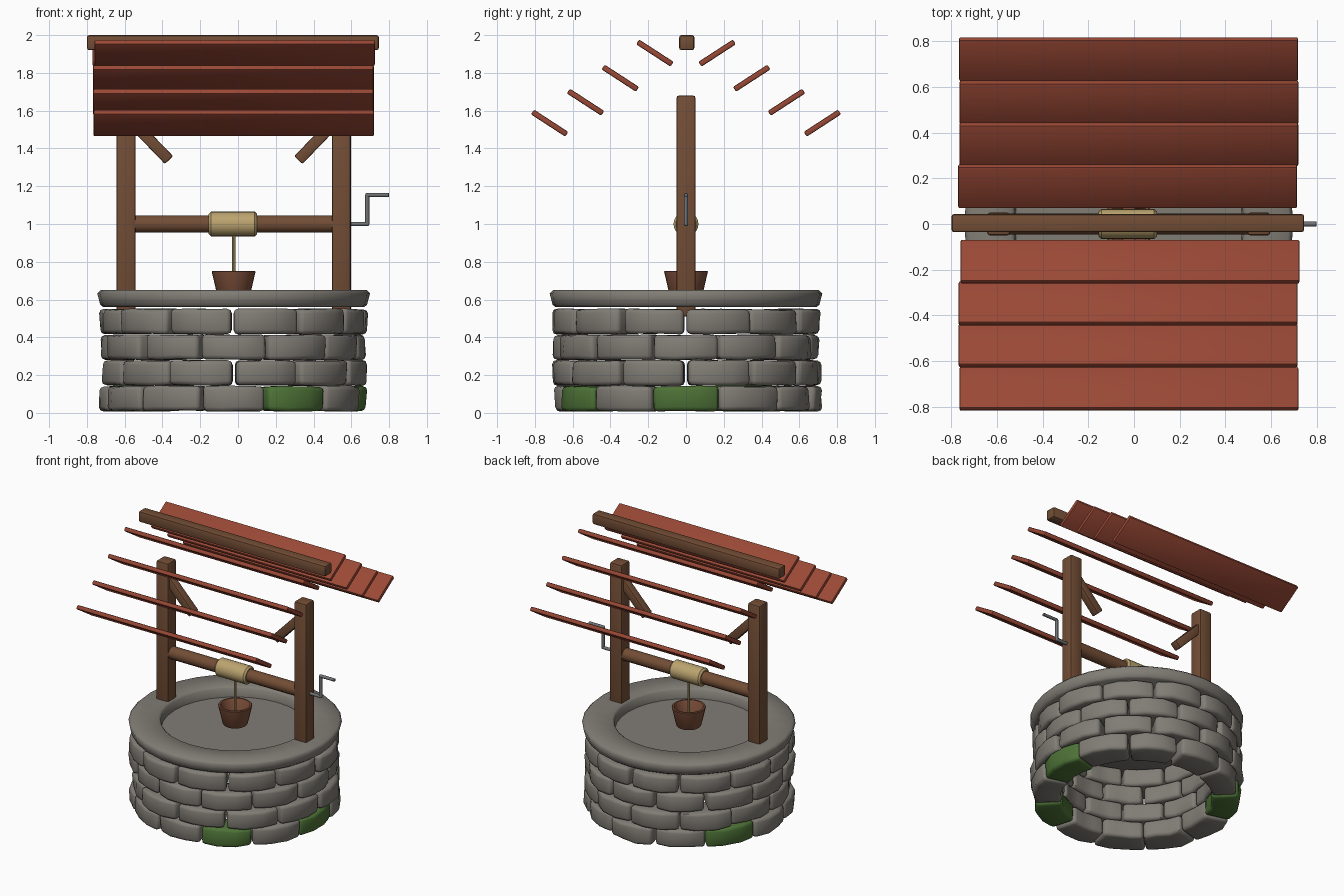
import bpy, bmesh, math, random
from mathutils import Matrix, Vector

random.seed(4)
if "Cube" in bpy.data.objects:
    bpy.data.objects.remove(bpy.data.objects["Cube"])

CX = -0.023  # middle of the well


def material(name, r, g, b):
    m = bpy.data.materials.new(name)
    m.use_nodes = True
    m.diffuse_color = (r, g, b, 1)
    bsdf = next(n for n in m.node_tree.nodes if n.type == "BSDF_PRINCIPLED")
    bsdf.inputs["Base Color"].default_value = (r, g, b, 1)
    return m


RED = material("roof_red", 0.32, 0.065, 0.036)
WOOD = material("dark_wood", 0.17, 0.075, 0.036)
CLAY = material("bucket_brown", 0.21, 0.08, 0.043)
STONE = material("stone_grey", 0.22, 0.205, 0.18)
MOSS = material("moss_green", 0.075, 0.17, 0.038)
ROPE = material("rope_tan", 0.5, 0.37, 0.16)
IRON = material("iron_grey", 0.16, 0.165, 0.175)


def finish(name, bm, mat, bevel=0.0, smooth=None):
    bmesh.ops.recalc_face_normals(bm, faces=bm.faces)
    if bevel:
        bmesh.ops.bevel(bm, geom=list(bm.edges), offset=bevel, segments=2,
                        profile=0.5, affect="EDGES", clamp_overlap=True)
    me = bpy.data.meshes.new(name)
    bm.to_mesh(me)
    bm.free()
    me.materials.append(mat)
    ob = bpy.data.objects.new(name, me)
    bpy.context.collection.objects.link(ob)
    if smooth:
        bpy.ops.object.select_all(action="DESELECT")
        ob.select_set(True)
        bpy.context.view_layer.objects.active = ob
        bpy.ops.object.shade_smooth_by_angle(angle=math.radians(smooth))
    return ob


def box(name, centre, size, mat, bevel=0.008, rot=None):
    bm = bmesh.new()
    bmesh.ops.create_cube(bm, size=1)
    bmesh.ops.scale(bm, vec=size, verts=bm.verts)
    m = Matrix.Translation(centre) @ (rot or Matrix())
    bmesh.ops.transform(bm, matrix=m, verts=bm.verts)
    return finish(name, bm, mat, bevel, 40)


def lathe(name, profile, mat, steps=32, matrix=None, smooth=40):
    """Spin (radius, height) points round z."""
    bm = bmesh.new()
    vs = [bm.verts.new((r, 0, z)) for r, z in profile]
    es = [bm.edges.new(p) for p in zip(vs, vs[1:])]
    bmesh.ops.spin(bm, geom=vs + es, cent=(0, 0, 0), axis=(0, 0, 1),
                   angle=math.tau, steps=steps)
    bmesh.ops.remove_doubles(bm, verts=bm.verts, dist=0.0005)
    bmesh.ops.transform(bm, matrix=matrix or Matrix.Translation((CX, 0, 0)), verts=bm.verts)
    return finish(name, bm, mat, smooth=smooth)


def rod(name, a, b, radius, mat, chamfer=0.0, steps=16):
    a, b = Vector(a), Vector(b)
    d = b - a
    m = Matrix.Translation(a) @ d.to_track_quat("Z", "Y").to_matrix().to_4x4()
    c, h = chamfer, d.length
    prof = [(0, 0), (radius - c, 0), (radius, c), (radius, h - c), (radius - c, h), (0, h)]
    return lathe(name, prof, mat, steps, m)


# Stone courses: rounded wedge blocks, alternate courses staggered
def stone(name, angle, z0, z1, mat):
    half = math.radians(14.6) * random.uniform(0.95, 1.03)
    outer = random.uniform(0.695, 0.722)
    bm = bmesh.new()
    rings = []
    for t in (-1, -0.35, 0.35, 1):
        a = angle + t * half
        out = outer - (0.018 if abs(t) == 1 else 0)
        ring = []
        for r, z in ((0.51, z0), (out, z0), (out, z1), (0.51, z1)):
            r += random.uniform(-0.008, 0.008)
            z += random.uniform(-0.004, 0.004)
            ring.append(bm.verts.new((CX + r * math.sin(a), -r * math.cos(a), z)))
        rings.append(ring)
    for p, q in zip(rings, rings[1:]):
        for i in range(4):
            j = (i + 1) % 4
            bm.faces.new((p[i], p[j], q[j], q[i]))
    bm.faces.new(rings[0])
    bm.faces.new(rings[-1])
    bmesh.ops.recalc_face_normals(bm, faces=bm.faces)
    sharp = [e for e in bm.edges if e.calc_face_angle(0) > math.radians(40)]
    bmesh.ops.bevel(bm, geom=sharp, offset=0.022, segments=2, profile=0.5,
                    affect="EDGES", clamp_overlap=True)
    return finish(name, bm, mat, smooth=50)


for row in range(4):
    z = 0.01 + row * 0.136
    for k in range(12):
        mossy = row == 0 and k in (1, 3, 8)
        stone(f"wall_stone_{row + 1}_{k + 1}", math.radians(30 * k + 15 * (row % 2)),
              z, z + 0.131, MOSS if mossy else STONE)

# Capping ring with a shallow sunken floor
lathe("stone_rim", [(0, 0.56), (0.69, 0.56), (0.706, 0.572), (0.722, 0.632), (0.704, 0.65),
                    (0.52, 0.65), (0.505, 0.638), (0.5, 0.575), (0, 0.575)],
      STONE, 32, smooth=60)

# Posts and their short braces
for side, label in ((-1, "right"), (1, "left")):
    x = CX + side * 0.57
    box(f"{label}_post", (x, 0, 1.095), (0.1, 0.1, 1.17), WOOD, 0.012)
    box(f"{label}_brace", (CX + side * 0.45, 0, 1.45), (0.06, 0.06, 0.31), WOOD, 0.008,
        Matrix.Rotation(side * math.radians(44), 4, "Y"))

# Ridge beam and roof planks
box("ridge_beam", (-0.027, 0.004, 1.96), (1.545, 0.08, 0.08), WOOD, 0.012)
for side, label in ((-1, "front"), (1, "back")):
    for i, (y, z) in enumerate(((0.165, 1.905), (0.348, 1.772), (0.532, 1.645), (0.722, 1.534))):
        x = -0.023 + random.uniform(-0.006, 0.006)
        box(f"{label}_roof_plank_{i + 1}", (x, side * y, z), (1.485, 0.217, 0.03), RED, 0.008,
            Matrix.Rotation(side * math.radians(33), 4, "X"))

# Axle, rope drum and rope
rod("axle", (-0.58, 0, 1), (0.54, 0, 1), 0.046, WOOD)
rod("rope_drum", (-0.155, 0, 1), (0.1, 0, 1), 0.066, ROPE, 0.012, 20)
rod("rope", (CX, 0, 0.63), (CX, 0, 0.96), 0.01, ROPE, 0, 8)

# Open bucket
lathe("bucket", [(0, 0.608), (0.079, 0.608), (0.085, 0.615), (0.116, 0.748), (0.112, 0.752),
                 (0.1, 0.752), (0.096, 0.746), (0.074, 0.63), (0, 0.63)], CLAY, 24)

# Crank handle
crank = [(0.58, 0, 1), (0.684, 0, 1), (0.684, 0, 1.153), (0.8, 0, 1.153)]
for name, a, b in zip(("crank_shaft", "crank_arm", "crank_grip"), crank, crank[1:]):
    rod(name, a, b, 0.0115, IRON, 0.002, 10)
for i, p in enumerate(crank[1:3]):
    bm = bmesh.new()
    bmesh.ops.create_uvsphere(bm, u_segments=10, v_segments=6, radius=0.0118,
                              matrix=Matrix.Translation(p))
    finish(f"crank_elbow_{i + 1}", bm, IRON, smooth=60)
